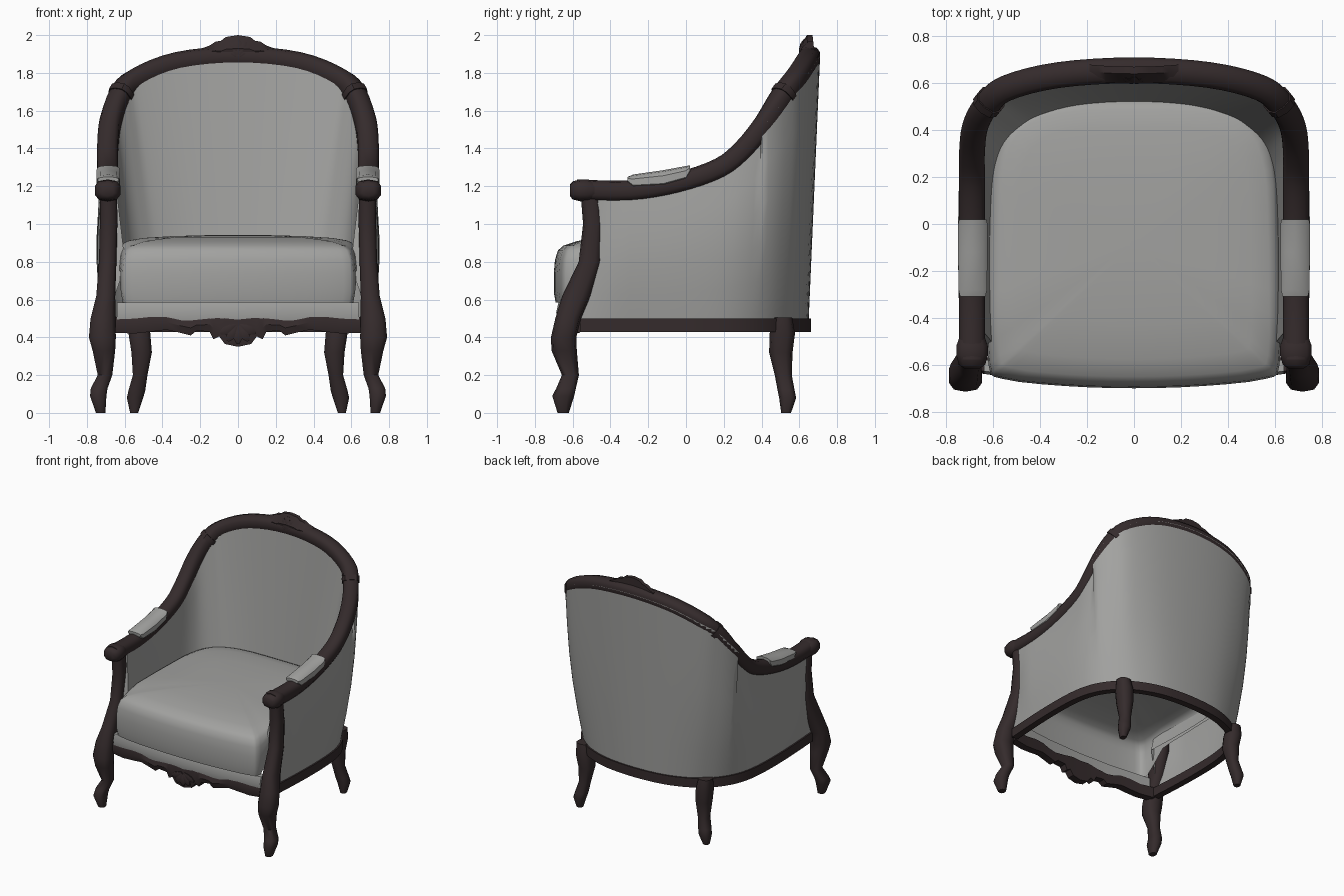
import bpy, bmesh, math
from mathutils import Vector

cube = bpy.data.objects.get("Cube")
if cube:
    bpy.data.objects.remove(cube, do_unlink=True)


def material(name, rgb):
    m = bpy.data.materials.new(name)
    m.use_nodes = True
    m.diffuse_color = (*rgb, 1)
    bsdf = m.node_tree.nodes["Principled BSDF"]
    bsdf.inputs["Base Color"].default_value = (*rgb, 1)
    bsdf.inputs["Roughness"].default_value = 0.6
    return m


WOOD = material("dark wood", (0.035, 0.024, 0.025))
FABRIC = material("grey fabric", (0.36, 0.36, 0.35))


def loft(name, rings, mat, angle=40, mirror=False, closed=True, start_cap=True):
    """Skin a list of rings and cap the ends."""
    bm = bmesh.new()
    rows = [[bm.verts.new(p) for p in ring] for ring in rings]
    n = len(rows[0])
    for a, b in zip(rows, rows[1:]):
        for i in range(n if closed else n - 1):
            bm.faces.new((a[i], a[(i + 1) % n], b[(i + 1) % n], b[i]))
    if start_cap:
        bm.faces.new(rows[0])
    bm.faces.new(rows[-1])
    bmesh.ops.recalc_face_normals(bm, faces=bm.faces)
    if mirror:
        dup = bmesh.ops.duplicate(bm, geom=bm.verts[:] + bm.edges[:] + bm.faces[:])["geom"]
        for v in dup:
            if isinstance(v, bmesh.types.BMVert):
                v.co.x *= -1
        bmesh.ops.reverse_faces(bm, faces=[f for f in dup if isinstance(f, bmesh.types.BMFace)])
    mesh = bpy.data.meshes.new(name)
    bm.to_mesh(mesh)
    bm.free()
    mesh.materials.append(mat)
    obj = bpy.data.objects.new(name, mesh)
    bpy.context.collection.objects.link(obj)
    bpy.ops.object.select_all(action="DESELECT")
    obj.select_set(True)
    bpy.context.view_layer.objects.active = obj
    bpy.ops.object.shade_smooth_by_angle(angle=math.radians(angle))


def curve(points, steps=4, closed=False):
    """Smooth curve passing through the points."""
    p = [Vector(q) for q in points]
    n = len(p)
    get = (lambda i: p[i % n]) if closed else (lambda i: p[max(0, min(n - 1, i))])
    out = []
    for i in range(n if closed else n - 1):
        a, b, c, d = (get(i + k) for k in (-1, 0, 1, 2))
        for s in range(steps):
            t = s / steps
            out.append(0.5 * (2 * b + (c - a) * t + (2 * a - 5 * b + 4 * c - d) * t * t
                              + (3 * b - a - 3 * c + d) * t ** 3))
    return out if closed else out + [p[-1]]


def both_sides(half):
    return half + [(-q[0], *q[1:]) for q in reversed(half[:-1])]


def frames(path):
    """Point, outward and upward direction at each point of a path."""
    result = []
    for i, p in enumerate(path):
        t = (path[min(i + 1, len(path) - 1)] - path[max(i - 1, 0)]).normalized()
        out = t.cross(Vector((0, 0, 1))).normalized()
        result.append((p, out, out.cross(t)))
    return result


def oval(frame, w, h, n=10):
    p, out, up = frame
    ring = []
    for k in range(n):
        a = math.tau * (k + 0.5) / n
        c, s = math.cos(a), math.sin(a)
        ring.append(p + out * w * math.copysign(abs(c) ** 0.75, c)
                    + up * h * math.copysign(abs(s) ** 0.75, s))
    return ring


X, Y, Z = Vector((1, 0, 0)), Vector((0, 1, 0)), Vector((0, 0, 1))


def turned(name, rows):
    """Pair of upright shaped posts from rows of z, x, y, x radius, y radius."""
    rings = [oval((Vector((x, y, z)), X, Y), rx, ry) for z, x, y, rx, ry in rows]
    loft(name, rings, WOOD, 50, mirror=True)


# Arm and back rail
rail_half = [(.69, -.58, 1.18), (.69, -.3, 1.175), (.69, -.05, 1.215), (.69, .18, 1.295),
             (.69, .31, 1.40), (.675, .42, 1.54), (.625, .51, 1.68), (.54, .58, 1.77),
             (.32, .635, 1.855), (0, .655, 1.885)]
rail = frames(curve(both_sides(rail_half)))
loft("arm_and_back_rail", [oval(f, 0.057, 0.056) for f in rail], WOOD, 50)

# Collars where the arms meet the crest rail
loft("rail_collar", [oval(f, 0.064, 0.062) for f in rail[24:26]], WOOD, 35, mirror=True)

# Rounded hand grips
grip = [(-.615, .035, .03), (-.6, .058, .048), (-.56, .07, .058), (-.52, .07, .058), (-.48, .055, .045)]
loft("hand_grip", [oval((Vector((.69, y, 1.178)), X, Z), w, h) for y, w, h in grip], WOOD, 50, mirror=True)

# Base rail under the shell
base_half = [(.695, -.56, .465), (.71, -.3, .465), (.715, -.05, .465), (.705, .15, .465),
             (.675, .29, .465), (.62, .4, .465), (.54, .49, .465), (.42, .57, .465),
             (.24, .63, .465), (0, .65, .465)]
base = frames(curve(both_sides(base_half)))
box = [(.012, -.036), (.012, .036), (-.04, .036), (-.04, -.036)]
loft("base_rail", [[p + out * a + up * b for a, b in box] for p, out, up in base], WOOD, 30)

# Upholstered shell wrapping sides and back; the lining stops behind the cushion
shell_top = frames(curve(both_sides([(.69, -.46, 1.178)] + rail_half[1:])))
rings = []
for (b, b_out, _), (t, t_out, t_up) in zip(base, shell_top):
    bulge = .03 * abs(t_out.x) * min(1, (b.y + .56) / .2)
    outer_low = b + Z * .035
    outer_top = t + t_out * (.055 if t.z > 1.5 else .035) + t_up * (.005 if t.z > 1.5 else -.03)
    inner_low = b - b_out * (.13 + .03 * abs(b_out.y)) + Z * .035
    inner_top = t - t_out * .05 - t_up * .02
    ring = [outer_low.lerp(outer_top, k / 5) + b_out * bulge * math.sin(math.pi * k / 5) for k in range(6)]
    stop = (inner_top.z - .78) / (inner_top.z - inner_low.z)
    ring += [inner_top.lerp(inner_low, stop * k / 5) for k in range(6)]
    rings.append(ring)
loft("upholstered_shell", rings, FABRIC, 50, closed=False)

# Hollow seat cushion: crowned top, deep front, shallow sides and back
plan_half = [(0, -.70), (.3, -.69), (.56, -.66), (.62, -.6), (.625, -.3), (.62, 0), (.605, .25),
             (.535, .43), (.35, .52), (0, .535)]
plan = curve(plan_half + [(-x, y) for x, y in reversed(plan_half[1:-1])], 3, closed=True)
layers = [(.985, .585), (1, .64), (1, .74), (.99, .81), (.965, .86), (.92, .885),
          (.8, .91), (.55, .93), (.25, .94), (.05, .942)]


def cushion_point(p, s, z):
    back = max(0, min(1, (p.y + .6) / .2))
    return (p.x * s, (p.y + .08) * s - .08, z + back * (.942 - z) * .5)


loft("seat_cushion", [[cushion_point(p, s, z) for p in plan] for s, z in layers], FABRIC, 60, start_cap=False)


def carved_board(name, columns, y, depth, mat, bow, taper=0):
    """Board with shaped top and bottom edges, bowed in plan."""
    rings = []
    for x, hi, lo in both_sides(columns):
        f = y + bow * (x / .62) ** 2
        rings.append([(x, f, lo), (x, f - .012, (lo + hi) / 2), (x, f + taper, hi),
                      (x, f + depth, hi), (x, f + depth, lo)])
    loft(name, rings, mat, 35)


# Fabric strip below the cushion, carved apron and carved crest
carved_board("seat_front_band", [(.64, .585, .48), (.3, .585, .48), (0, .585, .48)], -.675, .05, FABRIC, .045)
carved_board("front_apron",
             [(.67, .51, .425), (.55, .505, .42), (.46, .52, .43), (.38, .52, .44), (.31, .50, .425),
              (.25, .49, .41), (.22, .495, .435), (.15, .505, .43), (.13, .51, .39), (.1, .515, .405),
              (.07, .52, .365), (0, .515, .35)], -.675, .06, WOOD, .045)
carved_board("crest_carving",
             [(.19, 1.93, 1.89), (.15, 1.945, 1.88), (.12, 1.965, 1.87), (.09, 1.97, 1.86),
              (.065, 1.99, 1.86), (0, 2.0, 1.86)], .61, .06, WOOD, .1, .03)


# Fans of petals on the apron and the crest
def petal_fan(name, y, z, reach, tilt, direction):
    for i in range(5):
        a = (i - 2) * .55
        axis = Vector((math.sin(a), 0, math.cos(a) * direction))
        across = Vector((axis.z, 0, -axis.x))
        rows = [(.1, .008), (.4, .02), (.75, .024), (1, .008)]
        loft(name, [oval((Vector((0, y + tilt * s, z)) + axis * reach * s, across, Y), w, w * .7, 6)
                    for s, w in rows], WOOD, 50)


petal_fan("apron_petal", -.682, .47, .105, 0, -1)
petal_fan("crest_petal", .6, 1.885, .095, .03, 1)

# Front posts running down into curved legs
turned("front_post_and_leg",
       [(1.15, .685, -.505, .047, .052), (1, .685, -.492, .048, .053), (.8, .69, -.508, .048, .06),
        (.62, .70, -.58, .052, .075), (.5, .715, -.624, .068, .068), (.4, .718, -.648, .074, .067),
        (.33, .71, -.645, .062, .067), (.2, .704, -.612, .04, .045), (.13, .735, -.635, .046, .052),
        (.09, .74, -.65, .045, .058), (0, .727, -.65, .026, .03)])

# Back legs
turned("back_leg",
       [(.505, .53, .512, .05, .05), (.42, .522, .51, .06, .067), (.32, .51, .502, .056, .062),
        (.2, .518, .515, .04, .045), (.12, .535, .53, .046, .045), (.08, .545, .538, .045, .045),
        (0, .55, .53, .022, .026)])

# Padded arm rests
pad = [(-.31, 1.235, .056, .014), (-.28, 1.222, .063, .04), (-.12, 1.235, .065, .05),
       (0, 1.265, .065, .042), (.02, 1.29, .06, .02)]
loft("arm_pad", [oval((Vector((.687, y, z)), X, Z), w, h) for y, z, w, h in pad], FABRIC, 40, mirror=True)
